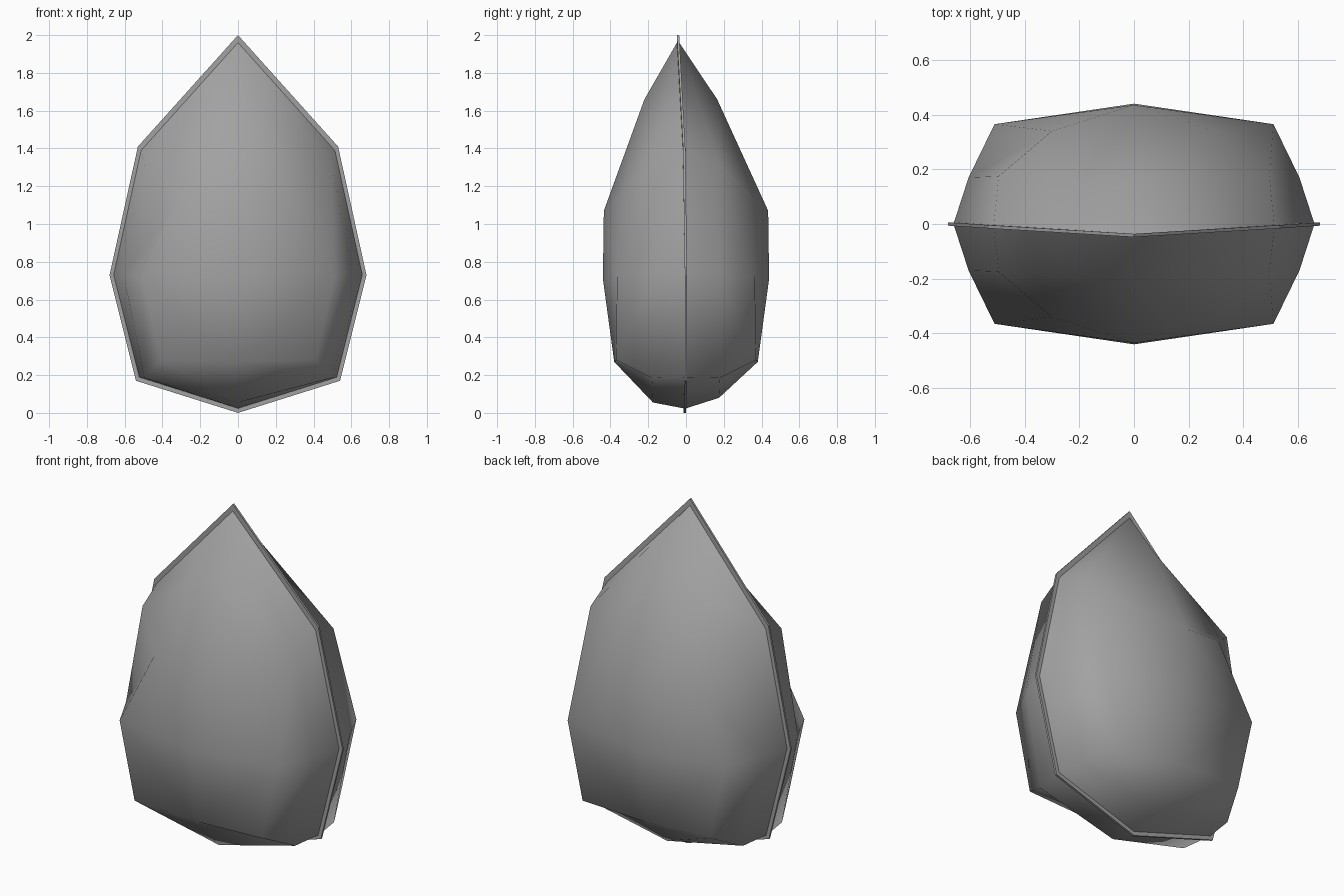
import bpy
import bmesh

cube = bpy.data.objects.get("Cube")
if cube:
    bpy.data.objects.remove(cube, do_unlink=True)

grey = bpy.data.materials.new("shell grey")
grey.use_nodes = True
colour = (0.36, 0.36, 0.36, 1)
grey.diffuse_color = colour
bsdf = grey.node_tree.nodes["Principled BSDF"]
bsdf.inputs["Base Color"].default_value = colour
bsdf.inputs["Roughness"].default_value = 0.7

THICK = 0.006  # half thickness of the rim
MID_Z = 0.75   # height about which the rim is inset

# Each loop is half an outline: top, shoulder, side, hip, bottom
RIM = [(0, -0.042, 2.0), (0.53, -0.01, 1.41), (0.68, 0, 0.73),
       (0.54, 0, 0.17), (0, -0.006, 0.0)]
SEAM = [(x * 0.968, y, MID_Z + (z - MID_Z) * 0.968) for x, y, z in RIM]


def ring(bm, half):
    """Eight vertices: the half outline and its mirror image."""
    mirrored = [(-x, y, z) for x, y, z in half[3:0:-1]]
    return [bm.verts.new(p) for p in half + mirrored]


def bridge(bm, a, b):
    n = len(a)
    for i in range(n):
        j = (i + 1) % n
        bm.faces.new((a[i], a[j], b[j], b[i]))


def finish(bm, name, smooth):
    mesh = bpy.data.meshes.new(name)
    bm.to_mesh(mesh)
    bm.free()
    for p in mesh.polygons:
        p.use_smooth = smooth
    mesh.materials.append(grey)
    obj = bpy.data.objects.new(name, mesh)
    bpy.context.collection.objects.link(obj)
    return obj


def shift(half, dy):
    return [(x, y + dy, z) for x, y, z in half]


def make_shell(name, side, top_y, bottom_z):
    """Domed half shell; side is -1 for the front, 1 for the back."""
    middle = [(0, top_y, 1.66), (0.495, 0.175, 1.32), (0.605, 0.17, 0.73),
              (0.495, 0.18, 0.185), (0, 0.175, bottom_z)]
    inner = [(0, 0.435, 1.07), (0.3, 0.34, 1.15), (0.51, 0.365, 0.72),
             (0.41, 0.37, 0.28), (0, 0.38, 0.27)]
    bm = bmesh.new()
    loops = [ring(bm, shift(SEAM, side * THICK))]
    for half in (middle, inner):
        loops.append(ring(bm, [(x, side * y, z) for x, y, z in half]))
    bridge(bm, loops[0], loops[1])
    bridge(bm, loops[1], loops[2])

    # Four quads close the dome around its centre
    centre = bm.verts.new((0, side * 0.44, 0.71))
    cap = loops[2]
    for i in range(0, 8, 2):
        bm.faces.new((cap[i], cap[i + 1], cap[(i + 2) % 8], centre))
    bmesh.ops.recalc_face_normals(bm, faces=bm.faces[:])
    bm.normal_update()
    if centre.normal.y * side < 0:
        bmesh.ops.reverse_faces(bm, faces=bm.faces[:])
    return finish(bm, name, True)


def make_rim():
    """Thin flat band running round the join of the shells."""
    bm = bmesh.new()
    loops = [ring(bm, shift(half, dy)) for half, dy in
             ((SEAM, -THICK), (RIM, -THICK), (RIM, THICK), (SEAM, THICK))]
    for i in range(4):
        bridge(bm, loops[i], loops[(i + 1) % 4])
    bmesh.ops.recalc_face_normals(bm, faces=bm.faces[:])
    return finish(bm, "rim_band", False)


make_shell("front_shell", -1, 0.22, 0.055)
make_shell("back_shell", 1, 0.165, 0.08)
make_rim()
